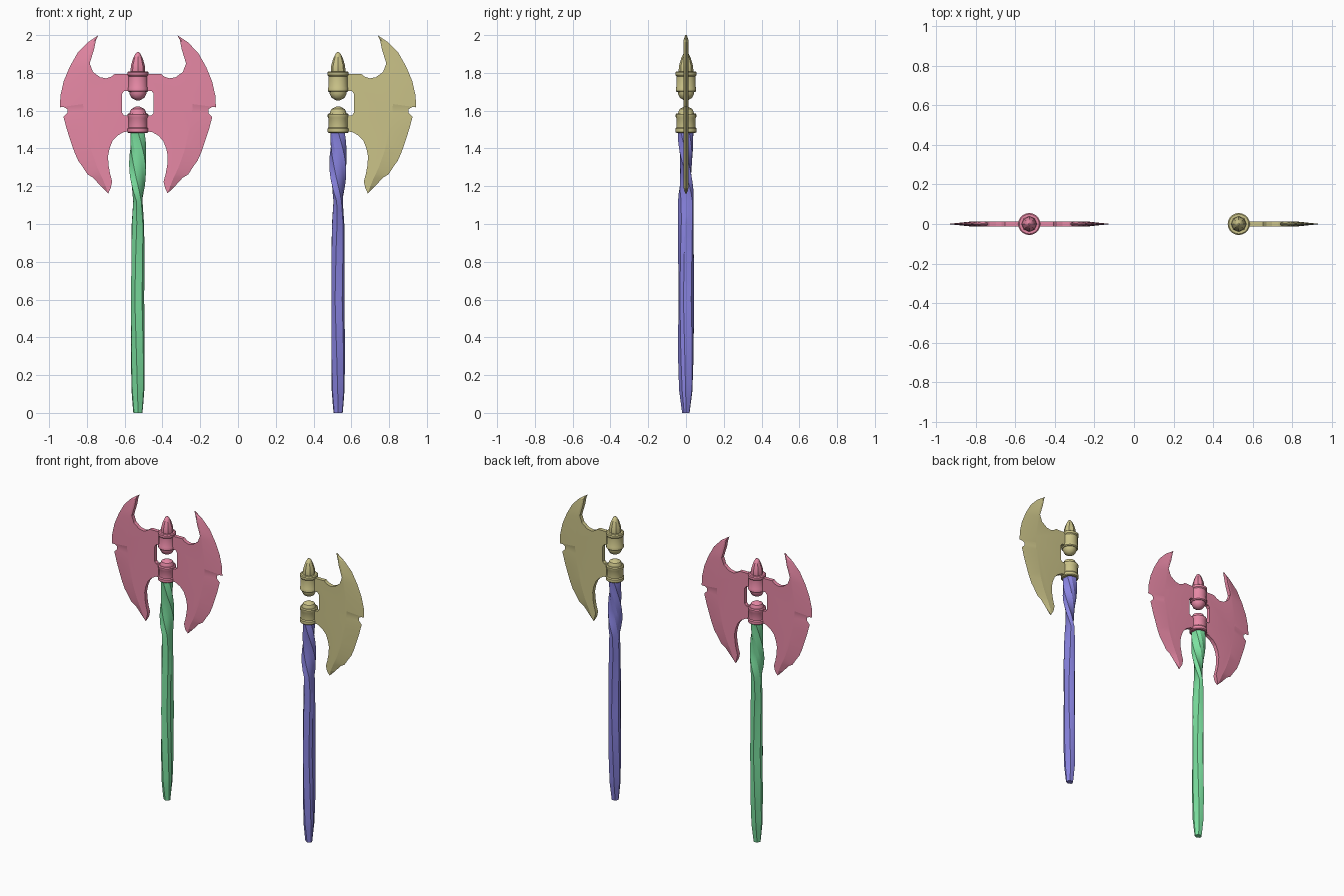
import bpy, math

if "Cube" in bpy.data.objects:
    bpy.data.objects.remove(bpy.data.objects["Cube"])

T = 0.013  # half thickness of the blade plate


def material(name, rgb):
    m = bpy.data.materials.new(name)
    m.diffuse_color = (*rgb, 1)
    m.use_nodes = True
    m.node_tree.nodes["Principled BSDF"].inputs["Base Color"].default_value = m.diffuse_color
    return m


def add_mesh(name, verts, faces, mat, x, angle=35):
    me = bpy.data.meshes.new(name)
    me.from_pydata(verts, [], faces)
    me.materials.append(mat)
    ob = bpy.data.objects.new(name, me)
    bpy.context.collection.objects.link(ob)
    ob.location.x = x
    bpy.ops.object.select_all(action='DESELECT')
    ob.select_set(True)
    bpy.context.view_layer.objects.active = ob
    bpy.ops.object.mode_set(mode='EDIT')
    bpy.ops.mesh.select_all(action='SELECT')
    bpy.ops.mesh.normals_make_consistent(inside=False)
    bpy.ops.object.mode_set(mode='OBJECT')
    bpy.ops.object.shade_smooth_by_angle(angle=math.radians(angle))
    return ob


def skin(rings):
    """Join equal rings of points into a capped tube."""
    n = len(rings[0])
    verts = [p for r in rings for p in r]
    faces = [(i * n + j, i * n + (j + 1) % n, (i + 1) * n + (j + 1) % n, (i + 1) * n + j)
             for i in range(len(rings) - 1) for j in range(n)]
    faces += [tuple(range(n))[::-1], tuple(range(len(verts) - n, len(verts)))]
    return verts, faces


def lathe(name, profile, sides, mat, x):
    rings = [[(r * math.cos(math.tau * j / sides), r * math.sin(math.tau * j / sides), z)
              for j in range(sides)] for r, z in profile]
    return add_mesh(name, *skin(rings), mat, x)


def lerp(table, z):
    for a, b in zip(table, table[1:]):
        if z <= b[0]:
            t = (z - a[0]) / (b[0] - a[0])
            return [p + (q - p) * t for p, q in zip(a[1:], b[1:])]
    return table[-1][1:]


# Blade outline: cutting edge from top tip to bottom tip
TOP, BOTTOM = (0.208, 2.0), (0.157, 1.162)
EDGE = [(0.265, 1.962), (0.32, 1.905), (0.362, 1.83), (0.393, 1.755), (0.41, 1.68),
        (0.413, 1.618), (0.398, 1.622), (0.373, 1.608), (0.374, 1.587), (0.394, 1.567),
        (0.376, 1.50), (0.353, 1.43), (0.337, 1.383), (0.316, 1.335), (0.296, 1.308),
        (0.266, 1.262), (0.237, 1.245), (0.196, 1.20)]
# Crease where the bevel towards the edge begins
CREASE = [(0.226, 1.962), (0.253, 1.905), (0.272, 1.83), (0.286, 1.755), (0.291, 1.68),
          (0.29, 1.635), (0.289, 1.622), (0.288, 1.608), (0.287, 1.587), (0.284, 1.56),
          (0.275, 1.50), (0.259, 1.43), (0.245, 1.383), (0.228, 1.335), (0.215, 1.30),
          (0.198, 1.262), (0.187, 1.24), (0.171, 1.20)]
# Inner side from bottom tip round the window to top tip
INNER = [(0.144, 1.19), (0.136, 1.225), (0.147, 1.265), (0.156, 1.315), (0.158, 1.36),
         (0.15, 1.40), (0.134, 1.44), (0.108, 1.468), (0.075, 1.487), (0.03, 1.492),
         (0.03, 1.575), (0.072, 1.575), (0.083, 1.587), (0.083, 1.69), (0.072, 1.705),
         (0.03, 1.705), (0.03, 1.795), (0.122, 1.795), (0.14, 1.78), (0.168, 1.771),
         (0.2, 1.777), (0.238, 1.805), (0.255, 1.85), (0.254, 1.905), (0.238, 1.957)]
INNER[-1] = (0.222, 1.975)
INNER[-2] = (0.232, 1.925)
CREASE[0] = (0.232, 1.967)


def blade(name, side, mat, x):
    loop = [TOP] + CREASE + [BOTTOM] + INNER
    n, k = len(loop), len(CREASE)
    verts = [(side * px, y, pz) for y in (-T, T) for px, pz in loop]
    verts += [(side * px, 0, pz) for px, pz in EDGE]
    for i in (0, k + 1, n, n + k + 1):          # thin the tips
        verts[i] = (verts[i][0], verts[i][1] * 0.3, verts[i][2])
    faces = [tuple(range(n)), tuple(range(n, 2 * n))[::-1]]
    for o in (0, n):                             # bevelled cutting edge
        for i in range(1, k):
            faces.append((o + i, o + i + 1, 2 * n + i, 2 * n + i - 1))
        faces += [(o, o + 1, 2 * n), (o + k, o + k + 1, 2 * n + k - 1)]
    faces += [(0, n, 2 * n), (k + 1, n + k + 1, 2 * n + k - 1)]
    for i in range(k + 1, n):                    # inner side wall
        j = (i + 1) % n
        faces.append((i, j, n + j, n + i))
    return add_mesh(name, verts, faces, mat, x, 8)


# Handle: lobed wooden shaft, (z, half width, half depth, twist in degrees)
SHAFT = [(0, 0.024, 0.02, 0), (0.03, 0.027, 0.024, 0), (0.12, 0.034, 0.036, -4),
         (0.3, 0.037, 0.042, -10), (0.6, 0.036, 0.042, -22), (0.85, 0.036, 0.042, -15),
         (1.0, 0.033, 0.041, -8), (1.12, 0.025, 0.042, -10), (1.25, 0.027, 0.045, -65),
         (1.38, 0.035, 0.046, -115), (1.52, 0.038, 0.044, -165)]
LOBES = [1.0, 0.88, 1.02, 0.95, 1.03, 0.86, 1.0, 0.97, 0.88, 1.02, 0.9, 1.03]


def handle(name, mat, x):
    rings = []
    for i in range(39):
        z = 1.52 * i / 38
        a, b, tw = lerp(SHAFT, z)
        tw = math.radians(tw)
        ring = []
        for j, f in enumerate(LOBES):
            t = math.tau * j / len(LOBES)
            u, v = a * f * math.cos(t), b * f * math.sin(t)
            ring.append((u * math.cos(tw) - v * math.sin(tw),
                         u * math.sin(tw) + v * math.cos(tw), z))
        rings.append(ring)
    return add_mesh(name, *skin(rings), mat, x, 30)


def axe(label, x, sides, wood, metal):
    handle(label + "_handle", wood, x)
    for s in sides:
        blade(label + ("_right_blade" if s > 0 else "_left_blade"), s, metal, x)
    # Collars holding the blade
    lathe(label + "_lower_collar", [(0.05, 1.482), (0.056, 1.487), (0.056, 1.505), (0.051, 1.512),
          (0.051, 1.56), (0.055, 1.567), (0.055, 1.58), (0.05, 1.586)], 20, metal, x)
    lathe(label + "_upper_collar", [(0.048, 1.698), (0.054, 1.704), (0.054, 1.72), (0.051, 1.726),
          (0.051, 1.782), (0.056, 1.788), (0.056, 1.803), (0.05, 1.808)], 20, metal, x)
    # Faceted caps facing the window, and the top spike
    lathe(label + "_lower_cap", [(0.046, 1.56), (0.045, 1.587), (0.036, 1.608), (0.012, 1.621)],
          10, metal, x)
    lathe(label + "_upper_cap", [(0.011, 1.655), (0.034, 1.668), (0.045, 1.69), (0.046, 1.73)],
          10, metal, x)
    lathe(label + "_top_spike", [(0.036, 1.78), (0.039, 1.815), (0.036, 1.842), (0.025, 1.878),
          (0.014, 1.9), (0.004, 1.91)], 8, metal, x)


axe("double_axe", -0.53, (1, -1), material("green", (0.2, 0.75, 0.35)),
    material("pink", (0.8, 0.25, 0.38)))
axe("single_axe", 0.53, (1,), material("blue", (0.25, 0.23, 0.75)),
    material("olive", (0.6, 0.55, 0.25)))
